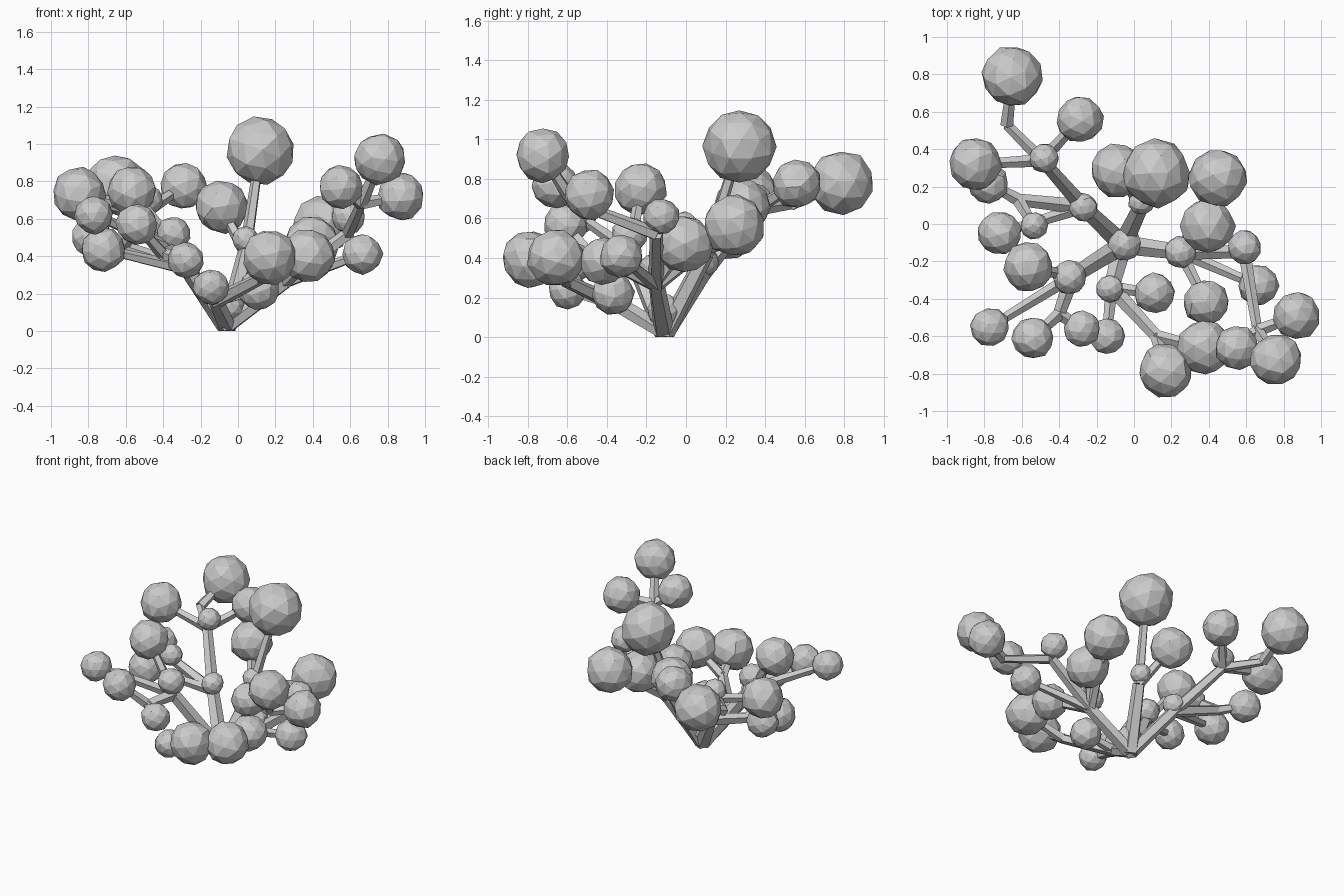
import bpy, bmesh, random
from mathutils import Vector, Euler

if "Cube" in bpy.data.objects:
    bpy.data.objects.remove(bpy.data.objects["Cube"])

random.seed(4)


def finish(name, bm):
    bmesh.ops.recalc_face_normals(bm, faces=bm.faces)
    me = bpy.data.meshes.new(name)
    bm.to_mesh(me)
    bm.free()
    ob = bpy.data.objects.new(name, me)
    bpy.context.collection.objects.link(ob)
    return ob


# faceted foliage ball: coarse, slightly irregular sphere
def ball(name, x, y, z, r):
    bm = bmesh.new()
    bmesh.ops.create_icosphere(bm, subdivisions=2, radius=r)
    rot = Euler([random.uniform(0, 6.28) for _ in range(3)]).to_matrix()
    for v in bm.verts:
        v.co = rot @ v.co * random.uniform(0.95, 1.03) + Vector((x, y, z))
    finish(name, bm)


# tapered five-sided branch segment between two points
def branch(a, b, r1, r2):
    a, b = Vector(a), Vector(b)
    d = b - a
    bm = bmesh.new()
    bmesh.ops.create_cone(bm, cap_ends=True, segments=5, radius1=r1, radius2=r2, depth=d.length)
    q = d.to_track_quat('Z', 'Y')
    for v in bm.verts:
        v.co = q @ v.co + (a + b) / 2
        v.co.z = max(v.co.z, 0)
    finish("branch", bm)


# branch forks
base = (-.06, -.11, .01)
forks = dict(
    back_low=(-.27, .09, .33), back_high=(-.49, .34, .64), back_left=(-.62, .13, .45),
    back_elbow=(-.68, .53, .67), middle=(.04, .10, .42), right_low=(.25, -.15, .26),
    right_high=(.59, -.15, .52), right_end=(.66, -.57, .68),
    front_low=(-.12, -.34, .16), front_end=(.12, -.60, .28),
    left_low=(-.33, -.28, .43), left_end=(-.40, -.48, .41))

# foliage balls: position, radius and the fork they grow from
leaves = [
    (-.65, .79, .78, .165, "back_elbow"), (-.29, .56, .775, .127, "back_high"),
    (-.85, .32, .735, .145, "back_high"), (-.78, .22, .50, .11, "back_left"),
    (-.535, -.01, .56, .075, "back_left"), (-.72, -.05, .435, .12, "back_low"),
    (.12, .27, .965, .185, "middle"), (-.09, .285, .665, .145, "middle"),
    (.45, .245, .565, .158, "right_low"), (.395, -.01, .47, .148, "right_low"),
    (.665, -.33, .41, .11, "right_low"), (.385, -.42, .385, .123, "right_low"),
    (.87, -.49, .72, .13, "right_end"), (.76, -.725, .92, .14, "right_end"),
    (.55, -.66, .77, .12, "right_end"), (.375, -.66, .40, .148, "front_end"),
    (.17, -.785, .395, .148, "front_end"), (.11, -.37, .22, .11, "front_low"),
    (-.145, -.60, .235, .097, "front_low"), (-.565, -.23, .75, .135, "left_low"),
    (-.77, -.55, .62, .105, "left_low"), (-.54, -.61, .57, .113, "left_end"),
    (-.28, -.56, .38, .1, "left_end")]
for x, y, z, r, f in leaves:
    branch(forks[f], (x, y, z), .036, .025)
    ball("foliage_ball", x, y, z, r)

# main limbs
limbs = ["back_low back_high back_elbow", "back_low back_left", "middle",
         "right_low right_high right_end", "front_low front_end", "left_low left_end"]
for limb in limbs:
    p, r = base, .055
    for n in limb.split():
        branch(p, forks[n], r, r * .78)
        p, r = forks[n], r * .8

# small balls resting on the forks
for x, y, z, r in [(-.05, -.11, .13, .09), (.04, .12, .49, .072), (-.48, .35, .70, .08),
                   (-.27, .09, .38, .077), (.25, -.15, .34, .088), (.59, -.125, .61, .093),
                   (-.13, -.345, .23, .075), (-.345, -.285, .52, .093)]:
    ball("fork_ball", x, y, z, r)
